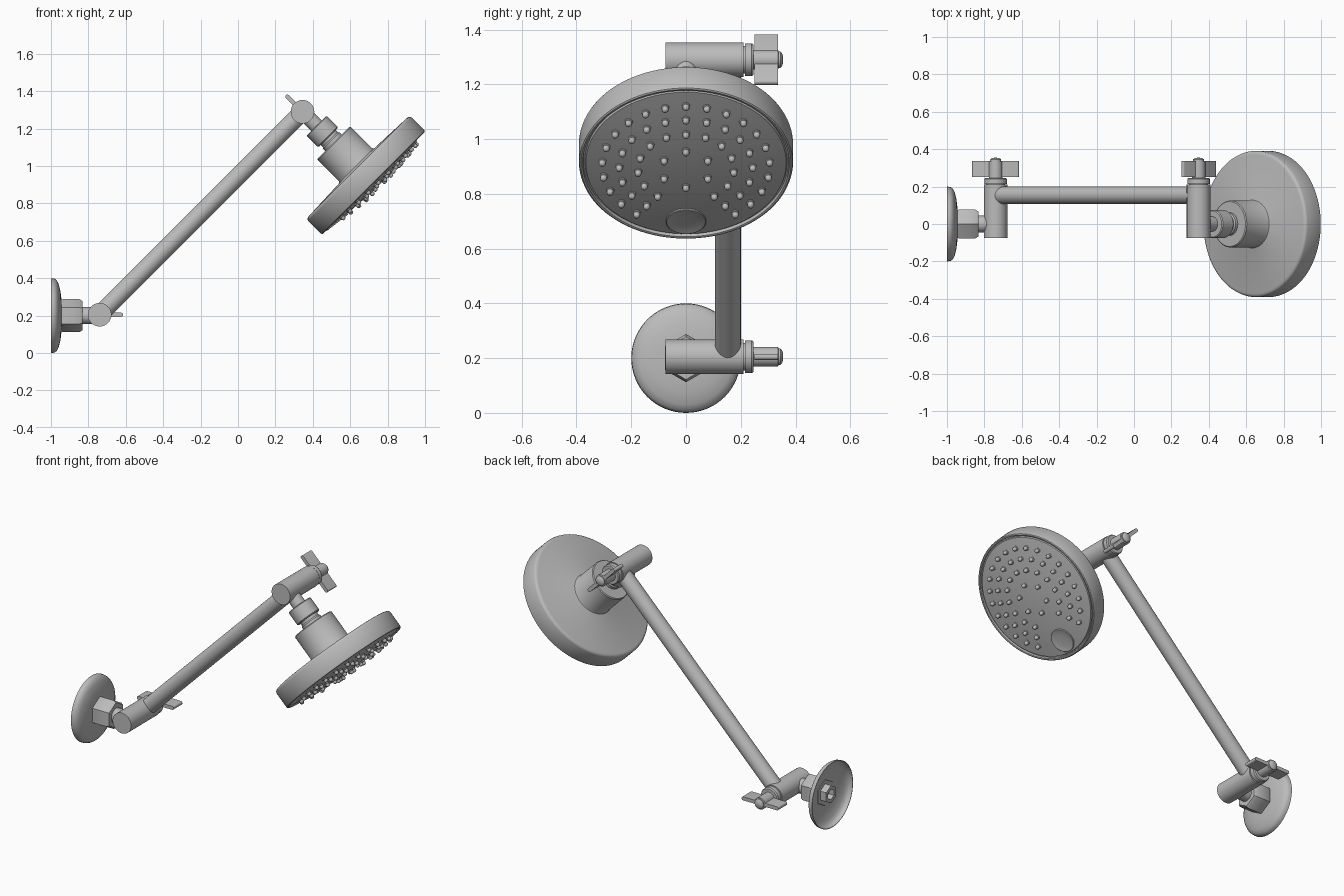
import bpy, bmesh, math
from mathutils import Vector, Matrix

cube = bpy.data.objects.get("Cube")
if cube:
    bpy.data.objects.remove(cube, do_unlink=True)

metal = bpy.data.materials.new("satin_grey_metal")
metal.use_nodes = True
GREY = (0.5, 0.5, 0.5, 1)
metal.diffuse_color = GREY
metal.node_tree.nodes["Principled BSDF"].inputs["Base Color"].default_value = GREY

X, Y, Z = Vector((1, 0, 0)), Vector((0, 1, 0)), Vector((0, 0, 1))


def lathe(bm, profile, origin, axis, seg=48):
    """Revolve (radius, distance) points about an axis through origin."""
    turn = Z.rotation_difference(axis)
    rings = []
    for r, t in profile:
        n = 1 if r == 0 else seg
        rings.append([bm.verts.new(origin + turn @ Vector((
            r * math.cos(math.tau * i / seg), r * math.sin(math.tau * i / seg), t)))
            for i in range(n)])
    for a, b in zip(rings, rings[1:]):
        for i in range(seg):
            j = (i + 1) % seg
            quad = [a[i % len(a)], a[j % len(a)], b[j % len(b)], b[i % len(b)]]
            bm.faces.new(list(dict.fromkeys(quad)))


def finish(name, bm, angle=35):
    bmesh.ops.recalc_face_normals(bm, faces=bm.faces)
    mesh = bpy.data.meshes.new(name)
    bm.to_mesh(mesh)
    bm.free()
    mesh.materials.append(metal)
    ob = bpy.data.objects.new(name, mesh)
    bpy.context.collection.objects.link(ob)
    bpy.ops.object.select_all(action='DESELECT')
    ob.select_set(True)
    bpy.context.view_layer.objects.active = ob
    bpy.ops.object.shade_smooth_by_angle(angle=math.radians(angle))


def turned(name, profile, origin, axis, seg=48):
    bm = bmesh.new()
    lathe(bm, profile, origin, axis, seg)
    finish(name, bm)


def rod(r, a, b):
    return [(0, a), (r, a), (r, b), (0, b)]


# Wall fitting: thin hollow domed flange, socket, hex nut and short pipe
wall = Vector((-1, 0, 0.2))
turned("wall_flange", [(0, .057), (.08, .057), (.13, .051), (.17, .041), (.19, .03),
                       (.198, .018), (.2, 0), (.197, 0), (.194, .017), (.187, .027),
                       (.168, .037), (.129, .047), (.08, .053), (0, .053)], wall, X, 64)
turned("flange_socket", [(0, .045), (.032, .045), (.032, .01), (.055, .01), (.055, .055)],
       wall, X, 6)
turned("wall_nut", [(0, .05), (.08, .05), (.088, .062), (.088, .152), (.078, .168), (0, .168)],
       wall, X, 6)
turned("wall_pipe", rod(.045, .15, .26), wall, X)

# Pivots with wing knobs
low, high = Vector((-.74, 0, .205)), Vector((.345, 0, 1.29))


def pivot(prefix, p, wing_angle):
    turned(prefix + "_pivot", rod(.063, -.075, .21), p, Y)
    turned(prefix + "_pivot_washer", [(0, .2), (.05, .2), (.05, .215), (.06, .215),
                                      (.06, .24), (.055, .247), (0, .247)], p, Y)
    turned(prefix + "_knob_hub", [(0, .24), (.036, .24), (.036, .336), (.03, .338),
                                  (.03, .345), (.02, .353), (0, .355)], p, Y, 32)
    bm = bmesh.new()
    bmesh.ops.create_cube(bm, size=1, matrix=Matrix.Diagonal((.25, .086, .022, 1)))
    ends = [e for e in bm.edges if abs(e.verts[0].co.x - e.verts[1].co.x) < .01
            and abs(e.verts[0].co.y - e.verts[1].co.y) > .01]
    bmesh.ops.bevel(bm, geom=ends, offset=.009, segments=3, affect='EDGES', profile=.5)
    bm.transform(Matrix.Translation(p + Y * .293) @ Matrix.Rotation(-wing_angle, 4, 'Y'))
    finish(prefix + "_knob_wings", bm)


pivot("lower", low, 0)
pivot("upper", high, math.radians(135))

# Long diagonal arm
span = high - low
turned("arm", rod(.047, 0, span.length), low + Y * .153, span.normalized())

# Shower head, turned about its sloping axis, with a gently domed face
axis = Vector((1, 0, -1)).normalized()
up = Vector((1, 0, 1)).normalized()
DOME = 2.2


def dome(r):
    return .564 - r * r / (2 * DOME)


turned("head_neck", rod(.04, 0, .2), high, axis)
turned("neck_collar", [(0, .105), (.07, .105), (.075, .11), (.075, .188), (.07, .194),
                       (.056, .194), (.056, .21), (.062, .218), (.062, .25), (0, .25)], high, axis)
body = [(0, .235), (.12, .235), (.125, .24), (.125, .4), (.128, .406), (.135, .409),
        (.372, .418), (.382, .421), (.388, .426), (.391, .434), (.391, .528),
        (.389, .535), (.384, .538), (.377, .537), (.375, .524), (.369, .524)]
body += [(r, dome(r)) for r in (.366, .3, .24, .18, .12, .06, 0)]
turned("head_body", body, high, axis, 96)


def on_face(radius, angle):
    """Point on the domed face and the direction it faces there."""
    out = up * math.cos(angle) + Y * math.sin(angle)
    return (high + axis * dome(radius) + out * radius,
            (axis + out * radius / DOME).normalized())


# Nozzle rings, left open at the bottom for the selector button
bm = bmesh.new()
NUB = [(.015, -.004), (.015, .004), (.012, .006), (.012, .016), (.008, .022), (0, .024)]
for radius, count in ((.305, 25), (.243, 20), (.175, 15), (.092, 6)):
    for i in range(count):
        a = math.tau * i / count
        if count == 6 or abs(math.degrees(a) - 180) > 35:
            lathe(bm, NUB, *on_face(radius, a), 12)
finish("spray_nozzles", bm, 50)

# Selector button: low rim around a shallow dish
turned("selector_button", [(.073, -.004), (.073, .004), (.071, .006), (.068, .006),
                           (.06, .004), (.035, .002), (0, .0015)],
       *on_face(.287, math.pi), 40)
